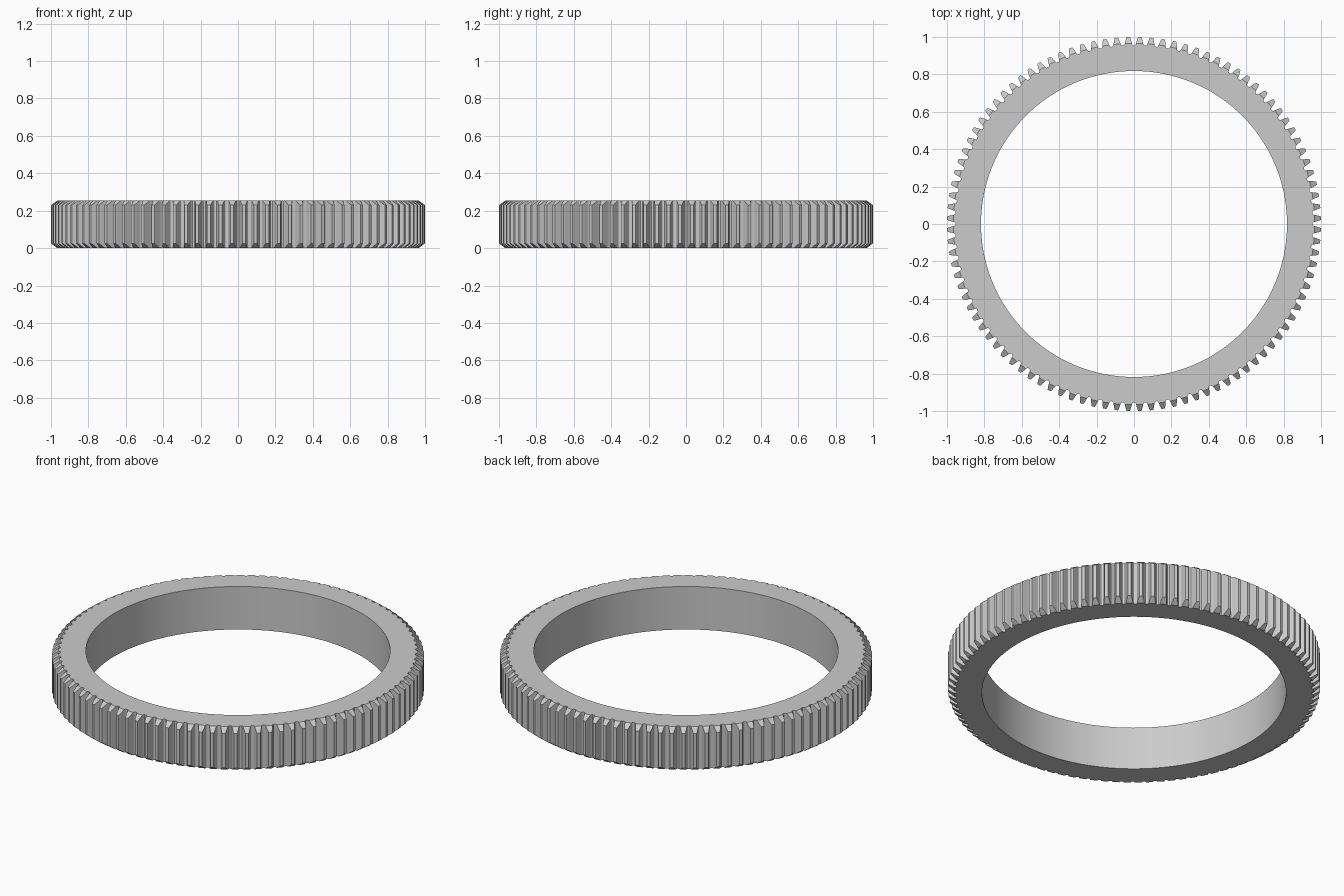
import bpy, bmesh, math

if "Cube" in bpy.data.objects:
    bpy.data.objects.remove(bpy.data.objects["Cube"], do_unlink=True)

TEETH = 100
PITCH = 2 * math.pi / TEETH
HEIGHT = 0.255
BORE = 0.818
CAP = 0.966        # radius where the tooth chamfer begins
SLOPE = 0.75       # chamfer drop per unit of radius

# Half tooth: (offset in pitches from the tooth centre, radius)
half = [(0.5, 0.955), (0.40, 0.956), (0.345, 0.959), (0.305, CAP),
        (0.25, 0.98), (0.19, 0.992), (0.135, 1.0)]
tooth = [(-w, r) for w, r in half] + [(w, r) for w, r in reversed(half[1:])]
count = len(tooth)

bm = bmesh.new()


def vert(angle, r, z):
    return bm.verts.new((r * math.cos(angle), r * math.sin(angle), z))


# Outline and bore vertices at the bottom and the top
low, high, bore_low, bore_high = [], [], [], []
for i in range(TEETH):
    centre = (i + 0.5) * PITCH
    for w, r in tooth:
        drop = max(0, r - CAP) * SLOPE
        low.append(vert(centre + w * PITCH, r, drop))
        high.append(vert(centre + w * PITCH, r, HEIGHT - drop))
    for w in (-0.5, 0):
        bore_low.append(vert(centre + w * PITCH, BORE, 0))
        bore_high.append(vert(centre + w * PITCH, BORE, HEIGHT))

# Tooth flanks and bore wall
for ring_low, ring_high in ((low, high), (bore_high, bore_low)):
    n = len(ring_low)
    for i in range(n):
        j = (i + 1) % n
        bm.faces.new((ring_low[i], ring_low[j], ring_high[j], ring_high[i]))

# Flat end faces and the sloped chamfer on every tooth
flat = [k for k, (w, r) in enumerate(tooth) if r <= CAP]
sloped = [k for k, (w, r) in enumerate(tooth) if r >= CAP]
for outer, bore, top in ((low, bore_low, False), (high, bore_high, True)):
    for i in range(TEETH):
        base = i * count
        edge = [outer[base + k] for k in flat] + [outer[(base + count) % len(outer)]]
        inner = [bore[(2 * i + k) % len(bore)] for k in (2, 1, 0)]
        chamfer = [outer[base + k] for k in sloped]
        for loop in (edge + inner, chamfer):
            bm.faces.new(loop if top else loop[::-1])

bmesh.ops.recalc_face_normals(bm, faces=bm.faces[:])
mesh = bpy.data.meshes.new("ring_gear")
bm.to_mesh(mesh)
bm.free()

# Grey metal
mat = bpy.data.materials.new("grey_metal")
mat.use_nodes = True
colour = (0.6, 0.6, 0.6, 1)
mat.diffuse_color = colour
mat.node_tree.nodes["Principled BSDF"].inputs["Base Color"].default_value = colour
mesh.materials.append(mat)

gear = bpy.data.objects.new("ring_gear", mesh)
bpy.context.collection.objects.link(gear)
bpy.ops.object.select_all(action="DESELECT")
gear.select_set(True)
bpy.context.view_layer.objects.active = gear
bpy.ops.object.shade_smooth_by_angle(angle=math.radians(20))
